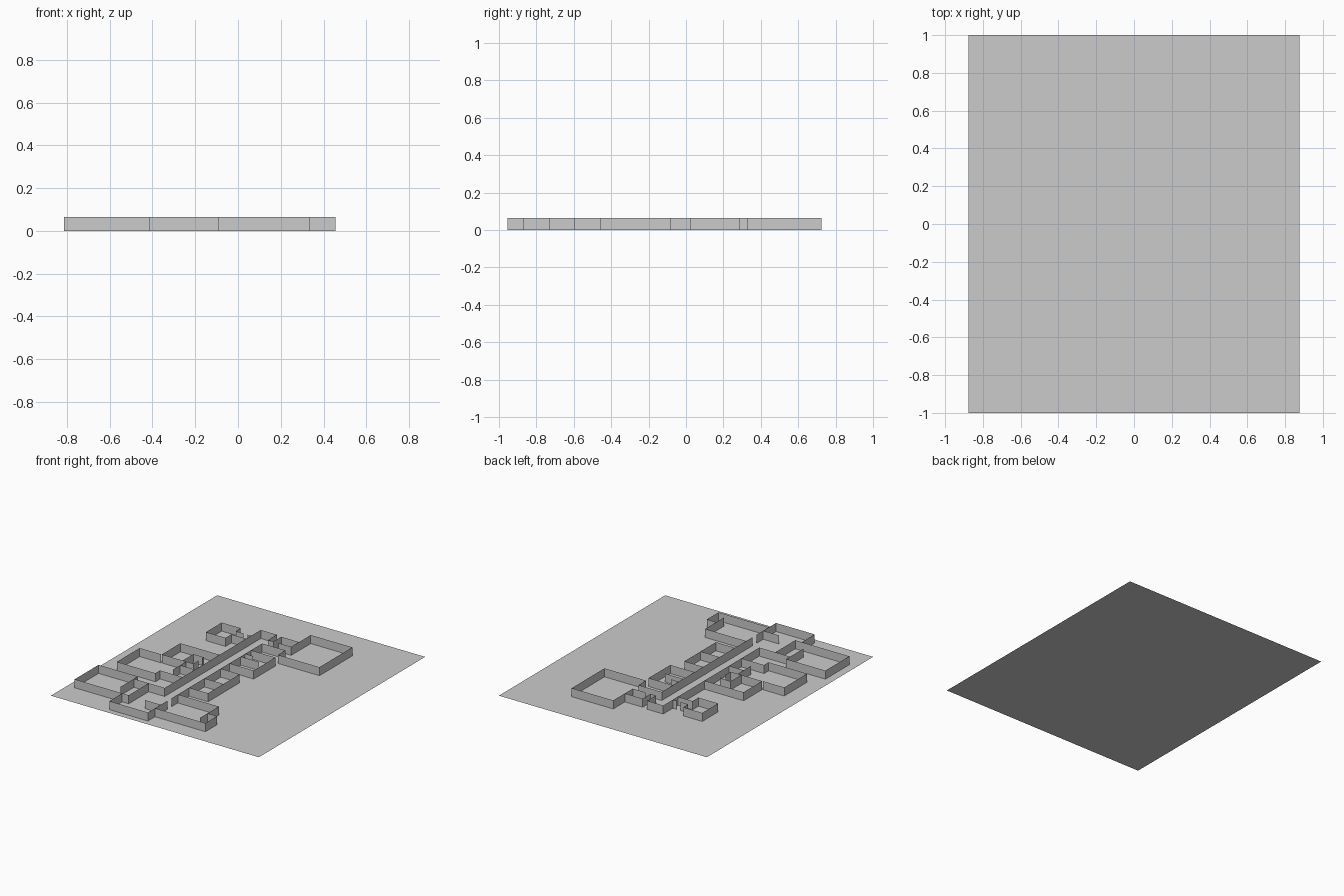
import bpy, bmesh

if "Cube" in bpy.data.objects:
    bpy.data.objects.remove(bpy.data.objects["Cube"])

H = 0.065  # wall height


def sheet_object(name, quads):
    bm = bmesh.new()
    for q in quads:
        bm.faces.new([bm.verts.new(p) for p in q])
    bmesh.ops.remove_doubles(bm, verts=bm.verts, dist=1e-5)
    me = bpy.data.meshes.new(name)
    bm.to_mesh(me)
    bm.free()
    ob = bpy.data.objects.new(name, me)
    bpy.context.collection.objects.link(ob)


def walls(name, *paths):
    """Stand thin upright panels along each floor-plan path."""
    quads = []
    for path in paths:
        for (ax, ay), (bx, by) in zip(path, path[1:]):
            quads.append([(ax, ay, 0), (bx, by, 0), (bx, by, H), (ax, ay, H)])
    sheet_object(name, quads)


L, R = -0.225, -0.09  # the two sides of the corridor

# Base sheet
sheet_object("ground_sheet", [[(-.876, -1, 0), (.876, -1, 0), (.876, 1, 0), (-.876, 1, 0)]])

# Central corridor with doorways on its right side
walls("corridor_walls",
      [(L, -.56), (L, .595), (R, .595), (R, .49)],
      [(R, .42), (R, -.67)],
      [(R, -.72), (R, -.955)])

# Large room and small side room, back right
walls("back_right_room",
      [(R, .42), (.105, .42), (.105, .33), (.455, .33), (.455, .725), (.105, .725), (.105, .49), (0, .49)],
      [(R, .49), (-.045, .49), (-.045, .585), (.105, .585)])

# Small room, back left
walls("back_left_room",
      [(-.255, .48), (L, .48)],
      [(-.29, .48), (-.355, .48), (-.355, .54), (-.515, .54), (-.515, .35), (-.35, .35), (-.35, .42), (L, .42)])

# Rooms along the right side
walls("right_upper_room",
      [(R, .285), (.115, .285), (.115, .025), (R, .025)],
      [(R, .215), (-.025, .215)],
      [(R, .16), (.065, .16)])
walls("right_middle_rooms",
      [(R, -.08), (.07, -.08), (.07, -.46), (R, -.46)],
      [(R, -.275), (.07, -.275)])

# Rooms along the left side
walls("left_upper_room",
      [(L, .1), (-.555, .1), (-.555, -.123), (-.38, -.123), (-.38, .005), (-.29, .005), (-.29, -.01)],
      [(-.29, -.06), (-.29, -.123), (-.38, -.123)])
walls("left_middle_room",
      [(L, -.195), (-.35, -.195), (-.35, -.28)],
      [(L, -.345), (-.415, -.345), (-.415, -.4), (-.74, -.4), (-.74, -.125), (-.56, -.125)],
      [(-.35, -.195), (-.35, -.123)])

# Rooms at the front
walls("front_left_room",
      [(L, -.56), (-.485, -.56), (-.485, -.72)],
      [(-.485, -.56), (-.485, -.513), (-.815, -.513), (-.815, -.8), (-.36, -.8), (-.36, -.56)],
      [(-.415, -.8), (-.415, -.955), (R, -.955)],
      [(L, -.8), (R, -.8)])
walls("front_right_room",
      [(R, -.595), (.255, -.595), (.255, -.82)],
      [(.255, -.73), (.335, -.73), (.335, -.87), (R, -.87)])
